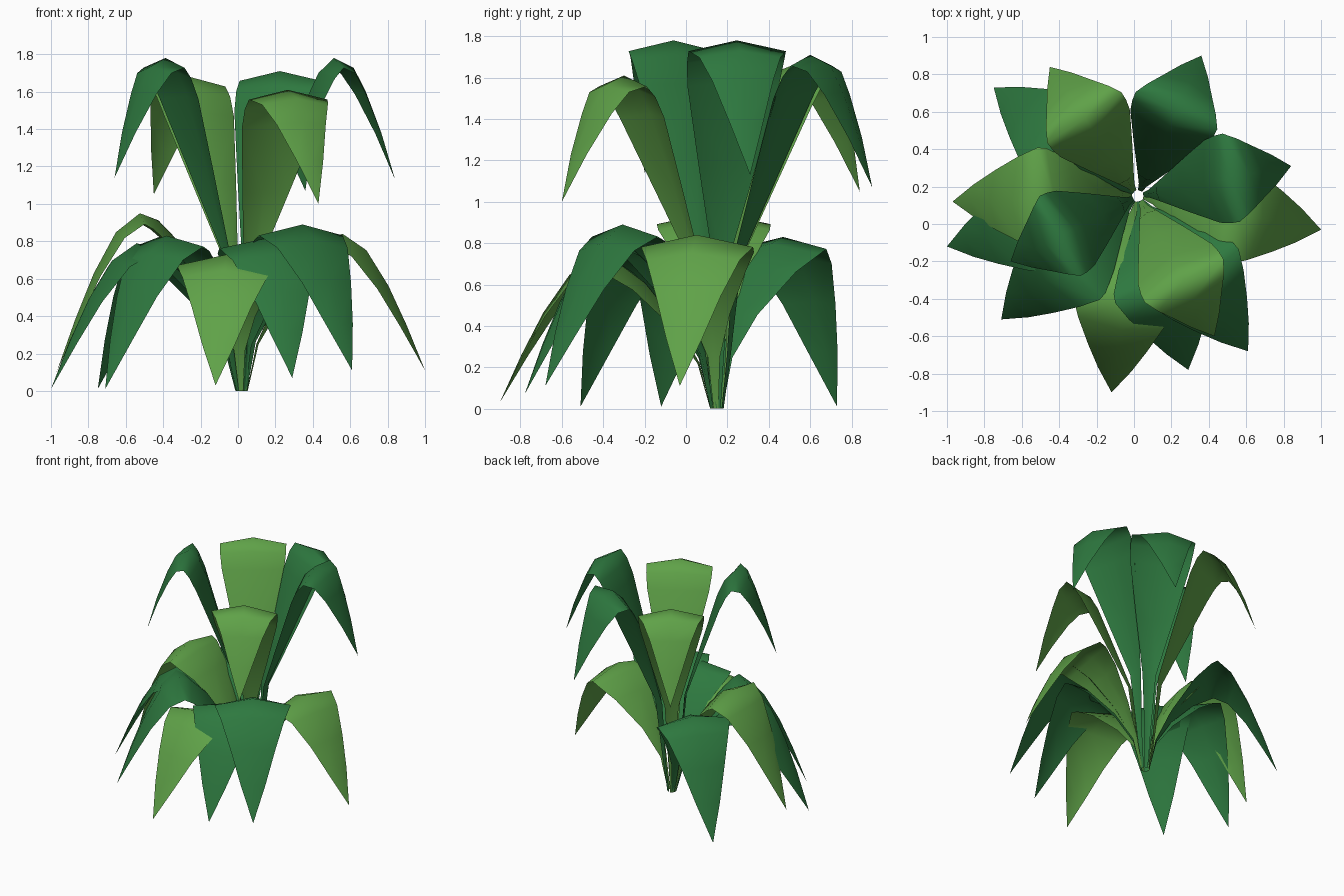
import bpy
import bmesh
from math import hypot
from mathutils import Vector

cube = bpy.data.objects.get("Cube")
if cube:
    bpy.data.objects.remove(cube, do_unlink=True)


def make_material(name, rgb):
    mat = bpy.data.materials.new(name)
    mat.use_nodes = True
    color = (*rgb, 1.0)
    mat.diffuse_color = color
    mat.node_tree.nodes["Principled BSDF"].inputs["Base Color"].default_value = color
    return mat


DARK = make_material("dark green", (0.027, 0.19, 0.05))
LIGHT = make_material("light green", (0.115, 0.36, 0.065))
CENTRE = Vector((0.02, 0.15, 0))

# Leaf sections: (reach, height, half width); height runs 0-1 up to the crown, then 1-0 down to the tip
UPPER = [(.036, 0, .012), (.07, .15, .022), (.12, .43, .05), (.275, .66, .14),
         (.43, .885, .225), (.5, .955, .238), (.6, 1, .24), (.73, .92, .2),
         (.81, .72, .15), (.91, .385, .08), (1, 0, 0)]
LOWER = [(.03, 0, .012), (.08, .3, .03), (.18, .56, .1), (.33, .83, .21),
         (.45, .96, .27), (.55, 1, .275), (.68, .88, .23), (.8, .62, .16),
         (.9, .33, .09), (1, 0, 0)]


def make_leaf(name, sections, tip, crown, mat):
    """Arching three-point-wide blade from the root to the tip, creased along its midrib."""
    tip = Vector(tip)
    span = Vector((tip.x, tip.y, 0)) - CENTRE
    reach = hypot(span.x, span.y)
    out = span.normalized()
    side = Vector((-out.y, out.x, 0))
    up = Vector((0, 0, 1))
    peak = max(range(len(sections)), key=lambda i: sections[i][1])
    spine = [CENTRE + out * (r * reach) +
             up * (h * crown if i <= peak else tip.z + h * (crown - tip.z))
             for i, (r, h, w) in enumerate(sections)]

    bm = bmesh.new()
    rows = []
    for i, point in enumerate(spine):
        w = sections[i][2]
        if w == 0:
            rows.append([bm.verts.new(point)])
            continue
        tangent = (spine[i + 1] - spine[max(i - 1, 0)]).normalized()
        fold = side.cross(tangent) * (0.22 * w)
        if i == 0:
            fold = Vector()
        rows.append([bm.verts.new(point + side * (w * s) + fold * abs(s)) for s in (-1, 0, 1)])
    for a, b in zip(rows, rows[1:]):
        for k in (0, 1):
            if len(b) == 1:
                bm.faces.new((a[k + 1], a[k], b[0]))
            else:
                bm.faces.new((a[k + 1], a[k], b[k], b[k + 1]))
    # top side of every blade faces up
    if sum((f.normal.z for f in bm.faces if not f.normal_update()), 0) < 0:
        bmesh.ops.reverse_faces(bm, faces=bm.faces[:])
    for f in bm.faces:
        f.smooth = True
    mesh = bpy.data.meshes.new(name)
    bm.to_mesh(mesh)
    bm.free()
    mesh.materials.append(mat)
    obj = bpy.data.objects.new(name, mesh)
    bpy.context.collection.objects.link(obj)


# Tall inner leaves: tip, crown height, colour
upper_leaves = [
    ((.36, .90, 1.07), 1.71, DARK),
    ((-.45, .84, 1.05), 1.68, LIGHT),
    ((-.66, -.20, 1.14), 1.78, DARK),
    ((.43, -.60, 1.00), 1.61, LIGHT),
    ((.84, .31, 1.13), 1.78, DARK),
]
# Drooping outer leaves
lower_leaves = [
    ((-.75, .73, .01), .83, DARK),
    ((-.97, .12, .10), .95, LIGHT),
    ((-1.0, -.12, .01), .79, DARK),
    ((-.71, -.51, .01), .83, DARK),
    ((-.12, -.90, .03), .73, LIGHT),
    ((.29, -.78, .07), .82, DARK),
    ((.61, -.68, .11), .89, DARK),
    ((1.0, -.03, .11), .84, LIGHT),
]
for tier, sections, leaves in (("upper", UPPER, upper_leaves), ("lower", LOWER, lower_leaves)):
    for n, (tip, crown, mat) in enumerate(leaves, 1):
        make_leaf(f"{tier}_leaf_{n}", sections, tip, crown, mat)
